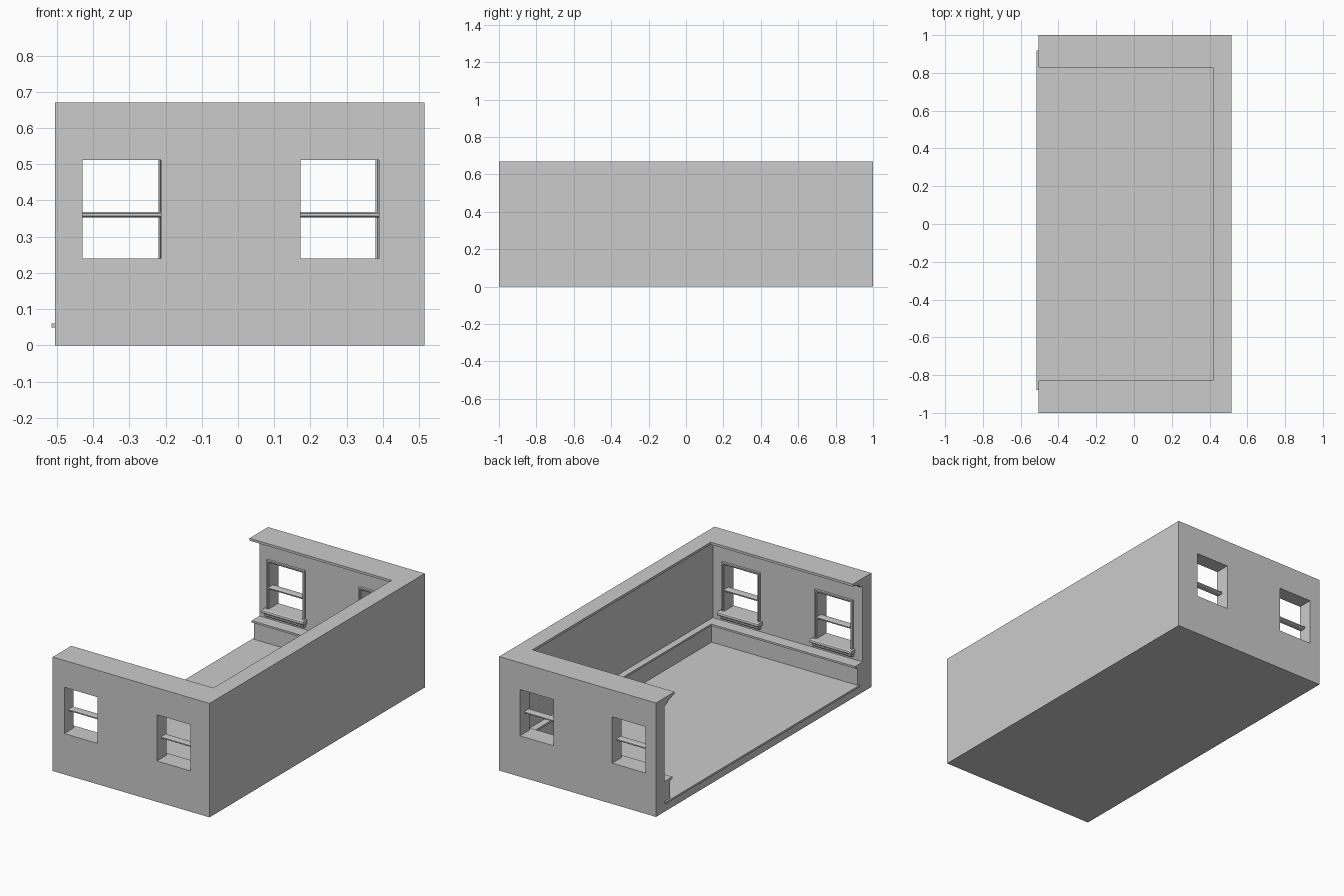
import bpy, bmesh
from mathutils import Vector

if "Cube" in bpy.data.objects:
    bpy.data.objects.remove(bpy.data.objects["Cube"])

X0, X1, Y1, TOP = -0.505, 0.515, 1.0, 0.67      # outer shell
IX, IY, FLOOR = 0.47, 0.92, 0.05                # inner wall faces and floor level
Z0, Z1 = 0.24, 0.512                            # window opening heights


def finish(name, bm):
    bmesh.ops.recalc_face_normals(bm, faces=bm.faces)
    me = bpy.data.meshes.new(name)
    bm.to_mesh(me)
    bm.free()
    ob = bpy.data.objects.new(name, me)
    bpy.context.collection.objects.link(ob)
    return ob


def box(name, lo, hi):
    bm = bmesh.new()
    bmesh.ops.create_cube(bm, size=1)
    lo, hi = Vector(lo), Vector(hi)
    for v in bm.verts:
        v.co = (lo + hi) / 2 + v.co * (hi - lo)
    return finish(name, bm)


def loft(name, rings):
    """Join matching closed sections into a capped strip."""
    bm = bmesh.new()
    vs = [[bm.verts.new(p) for p in r] for r in rings]
    n = len(rings[0])
    for a, b in zip(vs, vs[1:]):
        for i in range(n):
            j = (i + 1) % n
            bm.faces.new((a[i], a[j], b[j], b[i]))
    bm.faces.new(vs[0])
    bm.faces.new(vs[-1])
    return finish(name, bm)


def cut(target, cutter):
    m = target.modifiers.new("cut", 'BOOLEAN')
    m.operation, m.solver, m.object = 'DIFFERENCE', 'EXACT', cutter
    cutter.hide_render = True
    bpy.context.view_layer.objects.active = target
    bpy.ops.object.modifier_apply(modifier=m.name)
    bpy.data.objects.remove(cutter)


def wall_trim(name, profile):
    """Sweep a (projection, z) profile round the three walls."""
    k = 0.55                                    # trim is shallower on the long wall
    loft(name, [
        [(X0, -IY + d, z) for d, z in profile],
        [(IX - k * d, -IY + d, z) for d, z in profile],
        [(IX - k * d, IY - d, z) for d, z in profile],
        [(X0, IY - d, z) for d, z in profile]])


def bar(name, s, xa, xb, profile):
    """Straight moulding along x; profile is (projection into room, z)."""
    loft(name, [[(x, s * (IY - d), z) for d, z in profile] for x in (xa, xb)])


# window openings: side, left, right
windows = [(-1, -0.43, -0.213), (-1, 0.173, 0.39),
           (1, -0.438, -0.22), (1, 0.163, 0.38)]

# shell: block with the room and windows cut out
shell = box("wall_shell", (X0, -Y1, 0), (X1, Y1, TOP))
cut(shell, box("room_cutter", (-0.7, -IY, FLOOR), (IX, IY, 0.9)))
for s, a, b in windows:
    cut(shell, box("window_cutter", (a, min(s * 0.8, s * 1.1), Z0),
                   (b, max(s * 0.8, s * 1.1), Z1)))

# floor boards, poking slightly out of the open side
box("floor", (-0.515, -0.88, FLOOR - 0.001), (0.46, 0.919, 0.06))

# crown moulding and low wall panelling with its ledge
wall_trim("cornice", [(0, 0.62), (0.018, 0.624), (0.03, 0.636), (0.045, 0.645),
                      (0.068, 0.649), (0.072, 0.656), (0.092, 0.656),
                      (0.092, TOP), (0, TOP)])
wall_trim("wainscot", [(0, FLOOR), (0.05, FLOOR), (0.05, 0.158), (0.056, 0.165),
                       (0.072, 0.167), (0.072, 0.178), (0, 0.178)])

for s, a, b in windows:
    # casing: stepped profile (outward offset, projection), mitred at the top
    prof = [(0, 0), (0, 0.008), (0.005, 0.008), (0.006, 0.014), (0.014, 0.014), (0.014, 0)]
    y = lambda d: s * (IY - d)
    loft("window_casing", [
        [(a - o, y(d), Z0) for o, d in prof],
        [(a - o, y(d), Z1 + o) for o, d in prof],
        [(b + o, y(d), Z1 + o) for o, d in prof],
        [(b + o, y(d), Z0) for o, d in prof]])
    # rounded sill with a smaller apron below
    bar("window_sill", s, a - 0.026, b + 0.026,
        [(0, 0.218), (0.032, 0.218), (0.038, 0.222), (0.04, 0.229),
         (0.038, 0.236), (0.032, Z0), (0, Z0)])
    bar("sill_apron", s, a - 0.018, b + 0.018,
        [(0, 0.196), (0.016, 0.196), (0.022, 0.202), (0.026, 0.218), (0, 0.218)])
    # meeting rail across the middle
    bar("window_rail", s, a, b,
        [(-0.03, 0.353), (0.002, 0.353), (0.008, 0.358), (0.008, 0.364),
         (0.002, 0.368), (-0.03, 0.368), (-0.036, 0.364), (-0.036, 0.357)])
